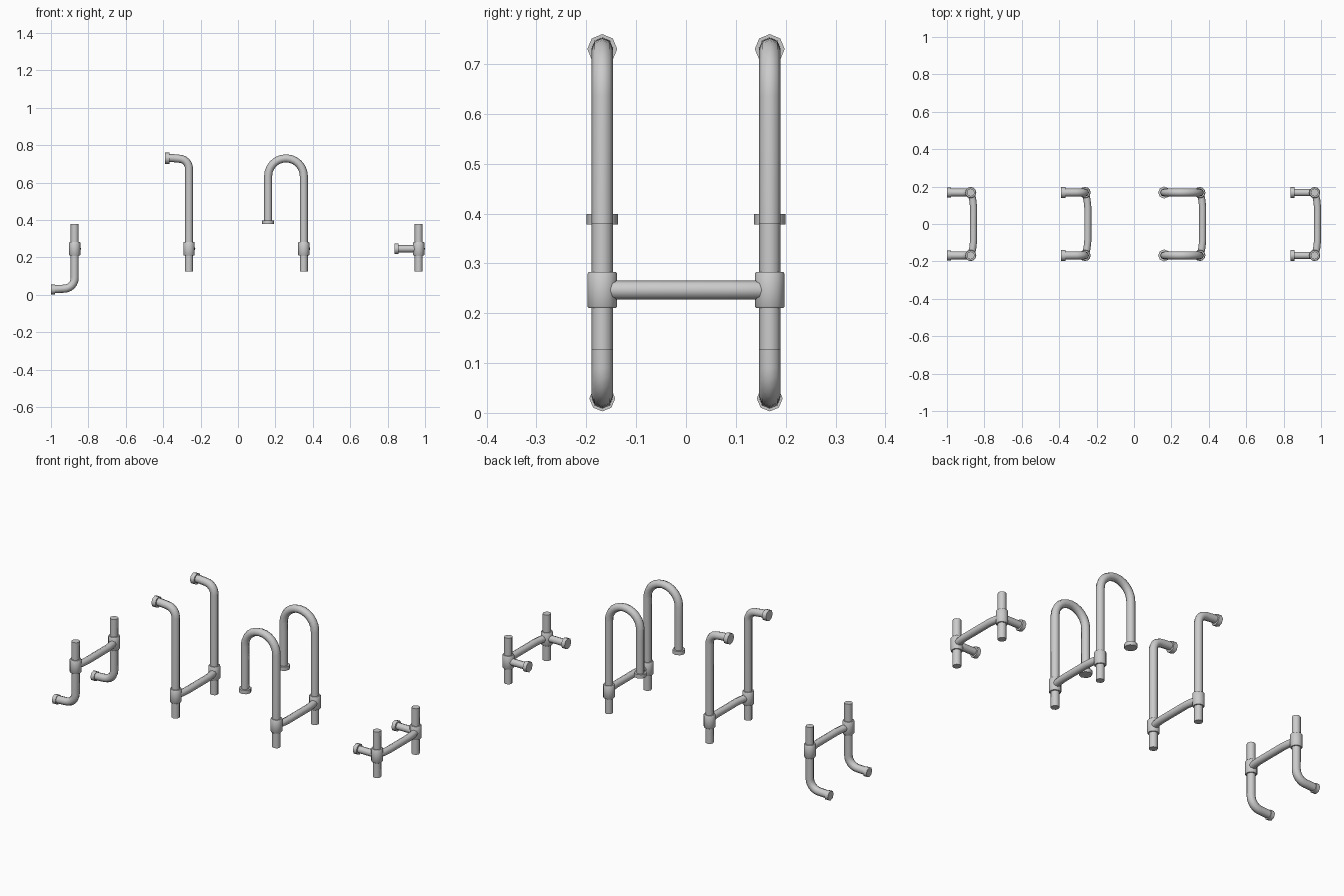
import bpy, bmesh
from math import sin, cos, pi, radians
from mathutils import Vector

if "Cube" in bpy.data.objects:
    bpy.data.objects.remove(bpy.data.objects["Cube"])

RAIL_Y = 0.168
COLLAR_Z = 0.2465


def tube(name, pts, radii, sides=8):
    """Sweep a round section along a planar path, with one radius per point."""
    pts = [Vector(p) for p in pts]
    if isinstance(radii, (int, float)):
        radii = [radii] * len(pts)
    flat_y = all(abs(p.y - pts[0].y) < 1e-6 for p in pts)
    side = Vector((0, 1, 0)) if flat_y else Vector((0, 0, 1))
    bm = bmesh.new()
    rings = []
    for i, p in enumerate(pts):
        a = (p - pts[i - 1]).normalized() if i else Vector()
        b = (pts[i + 1] - p).normalized() if i < len(pts) - 1 else Vector()
        n = (a + b).normalized().cross(side)
        rings.append([bm.verts.new(p + radii[i] * (cos(t) * side + sin(t) * n))
                      for t in (2 * pi * k / sides for k in range(sides))])
    for r, s in zip(rings, rings[1:]):
        for k in range(sides):
            j = (k + 1) % sides
            bm.faces.new((r[k], r[j], s[j], s[k]))
    bm.faces.new(rings[0])
    bm.faces.new(rings[-1])
    bmesh.ops.recalc_face_normals(bm, faces=bm.faces)
    mesh = bpy.data.meshes.new(name)
    bm.to_mesh(mesh)
    bm.free()
    ob = bpy.data.objects.new(name, mesh)
    bpy.context.collection.objects.link(ob)
    bpy.ops.object.select_all(action='DESELECT')
    ob.select_set(True)
    bpy.context.view_layer.objects.active = ob
    bpy.ops.object.shade_smooth_by_angle(angle=radians(50))
    return ob


def arc(cx, cz, rx, rz, a0, a1, n=6):
    """Elliptical bend in the xz plane, angles in degrees."""
    return [(cx + rx * cos(radians(a0 + (a1 - a0) * i / n)),
             cz + rz * sin(radians(a0 + (a1 - a0) * i / n))) for i in range(n + 1)]


# Each hook: name, post x, pipe paths (xz, radius), end cap (start, end, radius)
hooks = [
    ("foot_hook", -0.873,
     [([(-0.99, 0.030)] + arc(-0.931, 0.091, 0.058, 0.058, -90, 0) + [(-0.873, 0.38)], 0.0215)],
     ((-1.0, 0.029), (-0.979, 0.029), 0.026)),
    ("high_hook", -0.262,
     [([(-0.38, 0.732), (-0.345, 0.731)] + arc(-0.315, 0.675, 0.053, 0.053, 90, 0)
       + [(-0.262, 0.126)], 0.0215)],
     ((-0.39, 0.73), (-0.366, 0.73), 0.030)),
    ("arched_hook", 0.352,
     [([(0.161, 0.39), (0.161, 0.58)] + arc(0.2565, 0.635, 0.0955, 0.095, 180, 0, 12)
       + [(0.352, 0.126)], 0.0215)],
     ((0.161, 0.378), (0.161, 0.399), 0.032)),
    ("peg_hook", 0.966,
     [([(0.966, 0.126), (0.966, 0.38)], 0.0215),
      ([(0.85, COLLAR_Z), (0.966, COLLAR_Z)], 0.0195)],
     ((0.838, COLLAR_Z), (0.859, COLLAR_Z), 0.029)),
]

for name, x, pipes, (c0, c1, cr) in hooks:
    for label, y in (("front", -RAIL_Y), ("back", RAIL_Y)):
        def at(p):
            return (p[0], y, p[1])
        # Bent pipes
        for i, (path, r) in enumerate(pipes):
            part = "post" if i == 0 else "peg"
            tube(f"{name}_{label}_{part}", [at(p) for p in path], r)
        # End cap
        tube(f"{name}_{label}_cap", [at(c0), at(c1)], cr)
        # Collar with softened rims
        tube(f"{name}_{label}_collar",
             [(x, y, z) for z in (0.210, 0.214, 0.279, 0.283)],
             [0.027, 0.030, 0.030, 0.027], 12)
    # Crossbar bowed slightly outward between the collars
    tube(f"{name}_crossbar",
         [(x + dx, y, COLLAR_Z) for dx, y in
          ((0.002, -RAIL_Y), (0.011, -0.128), (0.015, -0.09),
           (0.015, 0.09), (0.011, 0.128), (0.002, RAIL_Y))], 0.019)
